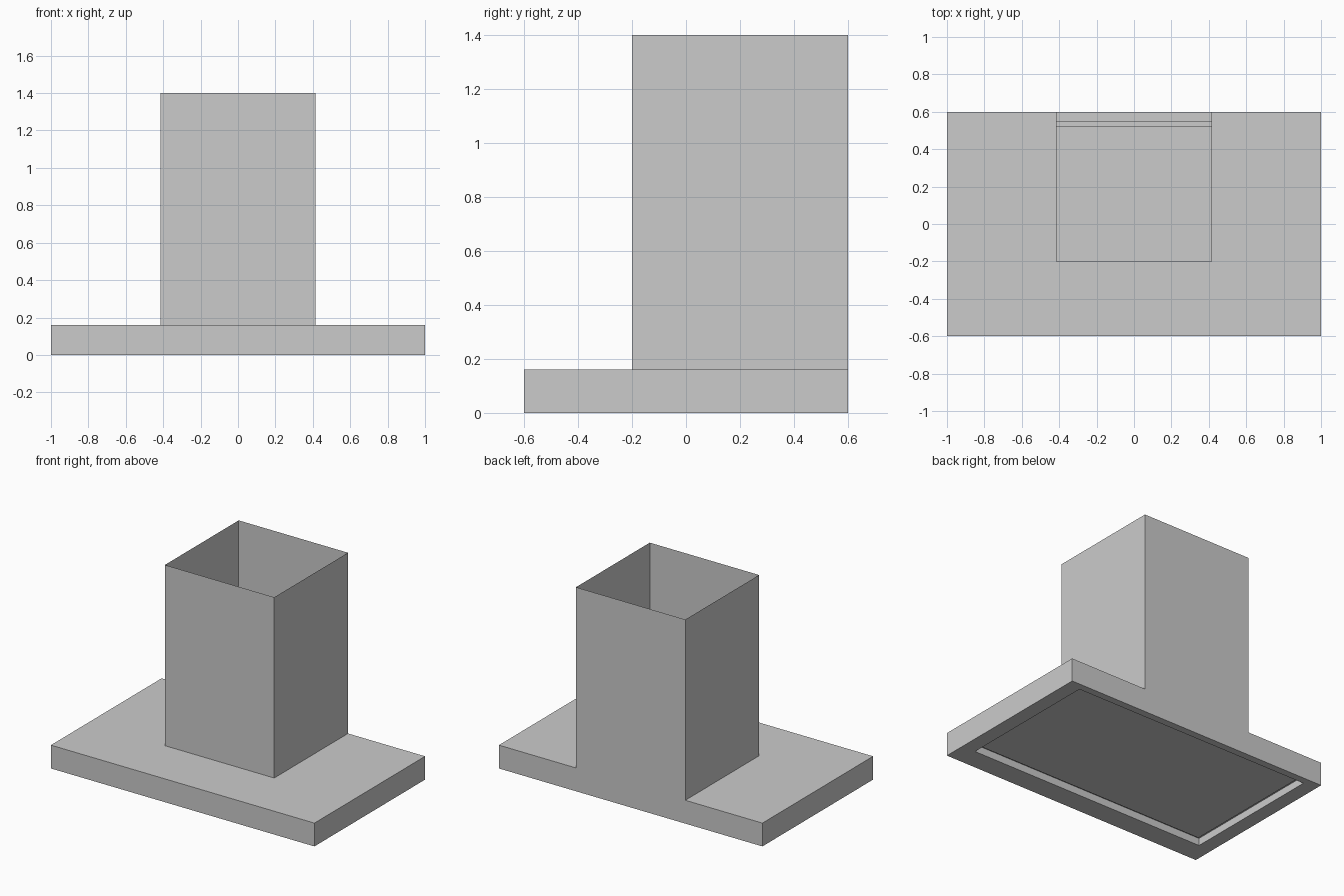
import bpy, bmesh

if "Cube" in bpy.data.objects:
    bpy.data.objects.remove(bpy.data.objects["Cube"])


def rect(bm, x, y0, y1, z):
    """Loop of four corner vertices, symmetric in x."""
    return [bm.verts.new(p) for p in
            ((-x, y0, z), (x, y0, z), (x, y1, z), (-x, y1, z))]


def sheet(name, sections, cap=False):
    """Skin consecutive rectangles into a thin shell; optionally cap the last one."""
    bm = bmesh.new()
    loops = [rect(bm, *s) for s in sections]
    for a, b in zip(loops, loops[1:]):
        for i in range(4):
            j = (i + 1) % 4
            quad = (a[i], a[j], b[j], b[i])
            bm.faces.new(quad)
    if cap:
        bm.faces.new(loops[-1])
    bmesh.ops.recalc_face_normals(bm, faces=bm.faces)
    mesh = bpy.data.meshes.new(name)
    bm.to_mesh(mesh)
    bm.free()
    obj = bpy.data.objects.new(name, mesh)
    bpy.context.collection.objects.link(obj)
    return obj


# Hood: open duct, flat canopy, underside rim, recess and filter panel
sheet("hood_shell", [
    (0.415, -0.20, 0.60, 1.40),   # duct mouth
    (0.415, -0.20, 0.60, 0.16),   # duct foot
    (1.00, -0.60, 0.60, 0.16),    # canopy top
    (1.00, -0.60, 0.60, 0.00),    # canopy bottom
    (0.90, -0.45, 0.55, 0.00),    # underside rim
    (0.90, -0.45, 0.55, 0.05),    # recess wall
])

# Filter panel with a narrow gap step around it
sheet("filter_panel", [
    (0.90, -0.45, 0.55, 0.05),
    (0.87, -0.42, 0.52, 0.05),
    (0.87, -0.42, 0.52, 0.03),
], cap=True)
